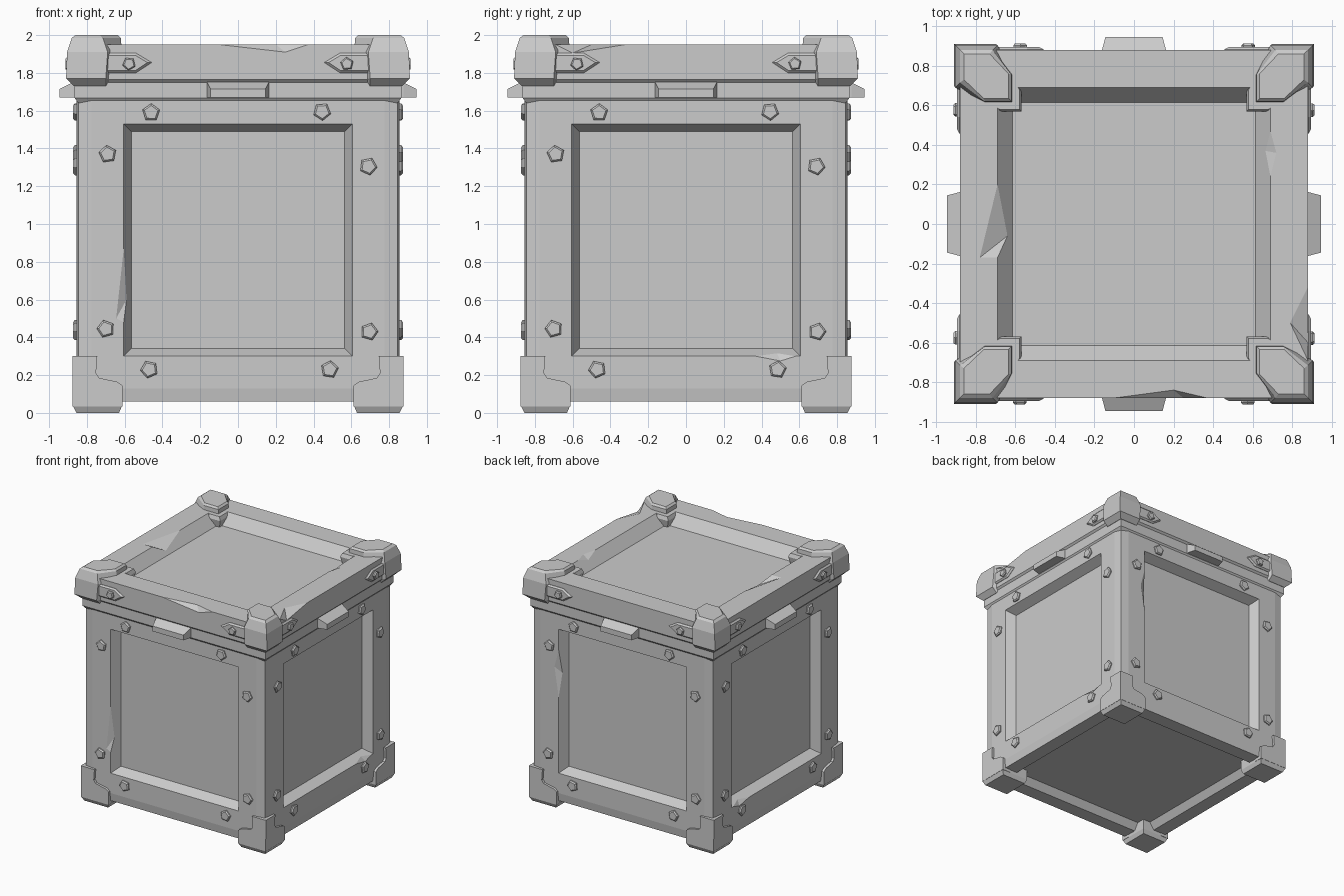
import bpy
import bmesh
import math
from mathutils import Matrix, Vector

if "Cube" in bpy.data.objects:
    bpy.data.objects.remove(bpy.data.objects["Cube"], do_unlink=True)

grey = bpy.data.materials.new("light_grey")
grey.use_nodes = True
grey.diffuse_color = (0.6, 0.6, 0.6, 1)
grey.node_tree.nodes["Principled BSDF"].inputs["Base Color"].default_value = (0.6, 0.6, 0.6, 1)


def finish(bm, name):
    bmesh.ops.recalc_face_normals(bm, faces=bm.faces[:])
    mesh = bpy.data.meshes.new(name)
    bm.to_mesh(mesh)
    bm.free()
    mesh.materials.append(grey)
    obj = bpy.data.objects.new(name, mesh)
    bpy.context.collection.objects.link(obj)
    return obj


def loft(bm, rings):
    """Bridge rings of points and cap both ends; returns the last cap."""
    loops = [[bm.verts.new(p) for p in ring] for ring in rings]
    for a, b in zip(loops, loops[1:]):
        for i in range(len(a)):
            j = (i + 1) % len(a)
            bm.faces.new((a[i], a[j], b[j], b[i]))
    bm.faces.new(loops[0][::-1])
    return bm.faces.new(loops[-1])


def square(half, z):
    return [(-half, -half, z), (half, -half, z), (half, half, z), (-half, half, z)]


def plate(bm, outline, back, front, bevel=0.0):
    """Extrude an (x, z) outline towards the front, with a bevelled rim."""
    cap = loft(bm, [[(x, -d, z) for x, z in outline] for d in (back, front - bevel)])
    bmesh.ops.recalc_face_normals(bm, faces=bm.faces[:])
    if bevel:
        bmesh.ops.inset_individual(bm, faces=[cap], thickness=bevel, depth=bevel,
                                   use_even_offset=True)


def around(bm):
    """Repeat everything on the other three sides."""
    geom = bm.verts[:] + bm.edges[:] + bm.faces[:]
    for k in (1, 2, 3):
        copy = bmesh.ops.duplicate(bm, geom=geom)["geom"]
        verts = [v for v in copy if isinstance(v, bmesh.types.BMVert)]
        bmesh.ops.rotate(bm, verts=verts, matrix=Matrix.Rotation(k * math.pi / 2, 3, "Z"))


def bolt(bm, x, z, depth, radius, height, turn):
    rings = []
    for d, r in ((depth - 0.02, radius), (depth + height * 0.5, radius),
                 (depth + height, radius * 0.78)):
        rings.append([(x + r * math.cos(turn + i * math.tau / 5), -d,
                       z + r * math.sin(turn + i * math.tau / 5)) for i in range(5)])
    loft(bm, rings)


def chip(target, points, out):
    """Knock a wedge out of an edge: two edge points and one on each face."""
    bm = bmesh.new()
    push = Vector(out).normalized() * 0.08
    for p in points:
        bm.verts.new(p)
        bm.verts.new(Vector(p) + push)
    hull = bmesh.ops.convex_hull(bm, input=bm.verts[:])
    spare = [v for v in hull["geom_interior"] if isinstance(v, bmesh.types.BMVert)]
    bmesh.ops.delete(bm, geom=spare, context="VERTS")
    cutter = finish(bm, "chip_cutter")
    cutter.hide_render = True
    mod = target.modifiers.new("chip", "BOOLEAN")
    mod.operation = "DIFFERENCE"
    mod.solver = "EXACT"
    mod.object = cutter
    graph = bpy.context.evaluated_depsgraph_get()
    graph.update()
    target.data = bpy.data.meshes.new_from_object(target.evaluated_get(graph))
    target.modifiers.clear()
    bpy.data.objects.remove(cutter, do_unlink=True)


# Body with framed, recessed sides and underside
bm = bmesh.new()
loft(bm, [square(0.845, 0.06), square(0.845, 1.77)])
bmesh.ops.recalc_face_normals(bm, faces=bm.faces[:])
sides = [f for f in bm.faces if abs(f.normal.z) < 0.5]
base = [f for f in bm.faces if f.normal.z < -0.5]
for faces, steps in ((sides, ((0.07, 0.01), (0.17, 0), (0.04, -0.08))),
                     (base, ((0.12, 0), (0.04, -0.06)))):
    for thick, deep in steps:
        bmesh.ops.inset_individual(bm, faces=faces, thickness=thick, depth=deep,
                                   use_even_offset=True)
body = finish(bm, "crate_body")
chip(body, [(-0.605, -0.855, 0.48), (-0.605, -0.855, 0.87),
            (-0.645, -0.855, 0.5), (-0.59, -0.825, 0.6)], (1, -1, 0))
chip(body, [(0.605, 0.855, 0.95), (0.605, 0.855, 1.35),
            (0.645, 0.855, 1.2), (0.59, 0.825, 1.15)], (-1, 1, 0))
for s in (-1, 1):
    chip(body, [(s * 0.855, 0.37, 0.3), (s * 0.855, 0.58, 0.3),
                (s * 0.855, 0.5, 0.275), (s * 0.82, 0.48, 0.32)], (s, 0, 1))

# Lid with a lip, an overhanging rim and a sunken top
bm = bmesh.new()
loft(bm, [square(h, z) for h, z in (
    (0.845, 1.64), (0.865, 1.667), (0.865, 1.75), (0.88, 1.765),
    (0.88, 1.95), (0.69, 1.95), (0.615, 1.86))])
lid = finish(bm, "lid")
chip(lid, [(-0.1, -0.88, 1.95), (0.37, -0.88, 1.95),
           (0.2, -0.84, 1.95), (0.25, -0.88, 1.91)], (0, -1, 1))
chip(lid, [(0.88, -0.32, 1.95), (0.88, -0.69, 1.95),
           (0.79, -0.5, 1.95), (0.88, -0.6, 1.905)], (1, 0, 1))
chip(lid, [(-0.69, -0.17, 1.95), (-0.69, 0.2, 1.95),
           (-0.78, -0.17, 1.95), (-0.64, -0.06, 1.89)], (1, 0, 2))
chip(lid, [(0.69, 0.24, 1.95), (0.69, 0.47, 1.95),
           (0.72, 0.36, 1.95), (0.665, 0.37, 1.92)], (-1, 0, 2))

# Handle tabs in the middle of each lid side
bm = bmesh.new()
loft(bm, [[(-w, -d, 1.67), (w, -d, 1.67), (w, -d, z), (-w, -d, z)]
          for w, d, z in ((0.163, 0.85, 1.755), (0.163, 0.875, 1.75), (0.145, 0.945, 1.715))])
around(bm)
finish(bm, "lid_tabs")

# Faceted lid corner caps
bm = bmesh.new()


def cap_ring(z, outer, a, b, inner):
    return [(outer, outer, z), (a, outer, z), (inner, b, z),
            (inner, inner, z), (b, inner, z), (outer, a, z)]


loft(bm, [cap_ring(1.73, 0.868, 0.7, 0.76, 0.64), cap_ring(1.77, 0.91, 0.7, 0.76, 0.63),
          cap_ring(1.91, 0.905, 0.69, 0.757, 0.615), cap_ring(1.985, 0.88, 0.715, 0.755, 0.62),
          cap_ring(2.0, 0.86, 0.73, 0.76, 0.635)])
around(bm)
finish(bm, "lid_corner_caps")

# Claws that fold from the caps into the sunken top
bm = bmesh.new()
loft(bm, [[(0.75, 0.75, z), (0.63, 0.75, z), (t, 0.68, z), (t, t, z), (0.68, t, z), (0.75, 0.63, z)]
          for z, t in ((1.84, 0.585), (1.92, 0.568), (1.95, 0.58))])
around(bm)
finish(bm, "lid_corner_claws")

# Pointed straps running out of the caps, each with a bolt
bm = bmesh.new()
for s in (-1, 1):
    arrow = [(0.72, 1.8), (0.54, 1.8), (0.457, 1.855), (0.54, 1.905), (0.72, 1.905)]
    plate(bm, [(s * x, z) for x, z in arrow], 0.86, 0.895, 0.012)
around(bm)
finish(bm, "lid_straps")
bm = bmesh.new()
for s in (-1, 1):
    bolt(bm, s * 0.577, 1.848, 0.895, 0.036, 0.018, 0.4 * s)
around(bm)
finish(bm, "strap_bolts")

# Stepped feet that wrap the lower corners
bm = bmesh.new()
for s in (-1, 1):
    step = [(0.872, 0.035), (0.612, 0.035), (0.612, 0.145), (0.64, 0.165),
            (0.735, 0.185), (0.752, 0.21), (0.745, 0.3), (0.872, 0.3)]
    plate(bm, [(s * x, z) for x, z in step], 0.8, 0.875)
loft(bm, [[(a, a, z), (b, a, z), (b, b, z), (a, b, z)]
          for z, a, b in ((0, 0.63, 0.855), (0.035, 0.615, 0.873), (0.14, 0.615, 0.873))])
around(bm)
finish(bm, "corner_feet")

# Five-sided bolts on the side frames
bm = bmesh.new()
spots = [(-0.46, 1.59), (0.445, 1.595), (-0.69, 1.37), (0.69, 1.305),
         (-0.7, 0.445), (0.695, 0.43), (-0.47, 0.23), (0.485, 0.23)]
for i, (x, z) in enumerate(spots):
    bolt(bm, x, z, 0.855, 0.048, 0.018, 0.3 + i * 0.7)
around(bm)
finish(bm, "frame_bolts")
